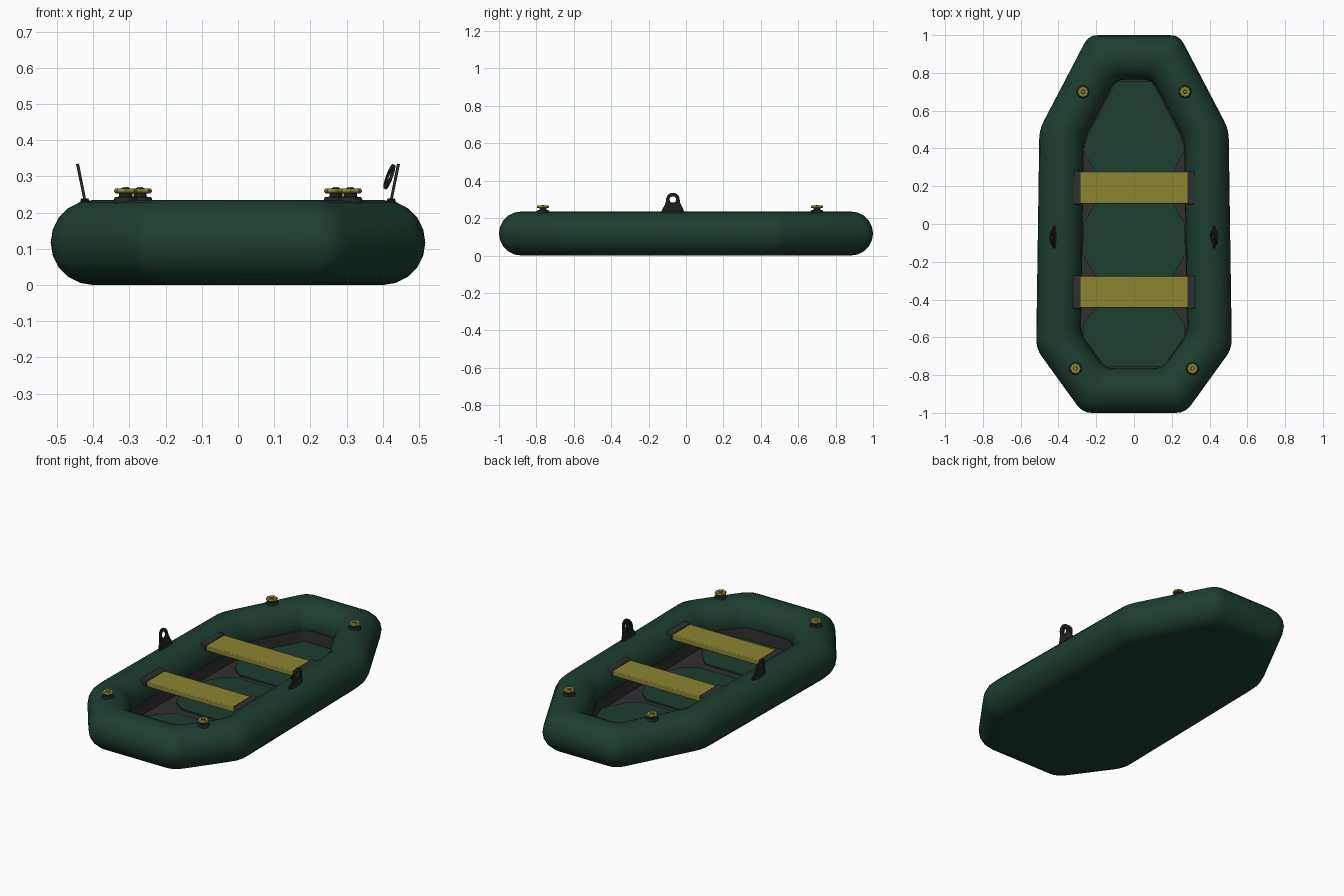
import bpy, bmesh
from math import sin, cos, pi, radians
from mathutils import Vector

if "Cube" in bpy.data.objects:
    bpy.data.objects.remove(bpy.data.objects["Cube"])


def material(name, rgb):
    m = bpy.data.materials.new(name)
    m.use_nodes = True
    m.diffuse_color = (*rgb, 1)
    bsdf = m.node_tree.nodes["Principled BSDF"]
    bsdf.inputs["Base Color"].default_value = (*rgb, 1)
    bsdf.inputs["Roughness"].default_value = 0.7
    return m


GREEN = material("dark green", (0.0115, 0.048, 0.03))
YELLOW = material("mustard yellow", (0.265, 0.235, 0.032))
GREY = material("charcoal grey", (0.029, 0.029, 0.031))
BLACK = material("soft black", (0.016, 0.018, 0.018))


def finish(name, bm, mat, loc=(0, 0, 0), rot=(0, 0, 0), bevel=0, angle=40):
    bmesh.ops.recalc_face_normals(bm, faces=bm.faces)
    me = bpy.data.meshes.new(name)
    bm.to_mesh(me)
    bm.free()
    ob = bpy.data.objects.new(name, me)
    bpy.context.collection.objects.link(ob)
    me.materials.append(mat)
    ob.location, ob.rotation_euler = loc, rot
    if bevel:
        mod = ob.modifiers.new("bevel", "BEVEL")
        mod.width, mod.segments = bevel, 2
    bpy.ops.object.select_all(action="DESELECT")
    ob.select_set(True)
    bpy.context.view_layer.objects.active = ob
    bpy.ops.object.shade_smooth_by_angle(angle=radians(angle))
    return ob


def skin(rings, closed=False):
    """Quads between equally long rings; open ends are capped."""
    bm = bmesh.new()
    rows = [[bm.verts.new(p) for p in r] for r in rings]
    pairs = list(zip(rows, rows[1:])) + ([(rows[-1], rows[0])] if closed else [])
    for a, b in pairs:
        for i in range(len(a)):
            j = (i + 1) % len(a)
            bm.faces.new((a[i], a[j], b[j], b[i]))
    if not closed:
        bm.faces.new(rows[0])
        bm.faces.new(rows[-1])
    return bm


def level(points, z):
    return [(x, y, z) for x, y in points]


def slab(points, bottom, top):
    return skin([level(points, bottom), level(points, top)])


def mirrored(half):
    return half + [(-x, y) for x, y in reversed(half)]


def box(name, size, loc, mat, bevel):
    bm = bmesh.new()
    bmesh.ops.create_cube(bm, size=1)
    bmesh.ops.scale(bm, vec=size, verts=bm.verts)
    return finish(name, bm, mat, loc, bevel=bevel)


def lathe(name, profile, loc, mat, sides=20, lobe=0):
    rings = [[(r * (1 + lobe * cos(8 * a)) * cos(a), r * (1 + lobe * cos(8 * a)) * sin(a), z)
              for a in (2 * pi * i / sides for i in range(sides))] for r, z in profile]
    return finish(name, skin(rings), mat, loc)


# Boat outline, bow to stern, clockwise
R = 0.1175
OUTLINE = [Vector(p) for p in mirrored([(0.24, 1), (0.501, 0.5), (0.518, -0.66), (0.272, -1)])]


def inset_outline(d, cut=0.05, steps=4):
    """Outline moved inwards by d, with softened corners."""
    n, corners, out = len(OUTLINE), [], []
    for i, p in enumerate(OUTLINE):
        u = (p - OUTLINE[i - 1]).normalized()
        v = (OUTLINE[(i + 1) % n] - p).normalized()
        m = Vector((u.y + v.y, -u.x - v.x)).normalized()
        corners.append(p + m * d / m.dot(Vector((u.y, -u.x))))
    for i, p in enumerate(corners):
        a = p + (corners[i - 1] - p).normalized() * cut
        b = p + (corners[(i + 1) % n] - p).normalized() * cut
        for k in range(steps + 1):
            t = k / steps
            out.append(a * (1 - t) ** 2 + p * 2 * t * (1 - t) + b * t * t)
    return out


# Inflated tube
SIDES = 20
rings = []
for k in range(SIDES):
    a = 2 * pi * k / SIDES
    rings.append(level(inset_outline(R - R * cos(a)), R + R * sin(a)))
finish("inflated_tube", skin(rings, True), GREEN, angle=50)

# Flat underside, sunken floor and the skirt joining it to the tube
finish("hull_bottom", slab(inset_outline(R), 0, 0.006), GREEN)
finish("floor", slab(inset_outline(0.2), 0.018, 0.028), GREY)
finish("floor_skirt", skin([level(inset_outline(d), z) for d, z in
                            ((0.236, 0.02), (0.236, 0.1), (0.228, 0.1), (0.228, 0.02))], True), GREY)

# Raised green floor panels
PANELS = {
    "bow": [(0.095, 0.755), (0.245, 0.47), (0.268, 0.39), (0.2, 0.26), (0.14, 0.21)],
    "middle": [(0.14, 0.17), (0.2, 0.12), (0.27, 0), (0.272, -0.16), (0.21, -0.27), (0.14, -0.32)],
    "stern": [(0.14, -0.38), (0.2, -0.44), (0.27, -0.53), (0.268, -0.6), (0.155, -0.757)],
}
for part, half in PANELS.items():
    finish(part + "_floor_panel", slab(mirrored(half), 0.024, 0.036), GREEN)

# Bench seats with end brackets
for part, y in (("front", -0.36), ("rear", 0.193)):
    box(part + "_seat", (0.58, 0.168, 0.03), (0, y, 0.19), YELLOW, 0.004)
    for side, s in (("left", 1), ("right", -1)):
        box(f"{part}_seat_bracket_{side}", (0.042, 0.177, 0.038), (s * 0.303, y, 0.194), GREY, 0.004)

# Air valves
for part, x, y in (("bow", 0.27, 0.70), ("stern", 0.31, -0.765)):
    for side, s in (("left", 1), ("right", -1)):
        loc = (s * x, y, 0)
        name = f"{part}_valve_{side}"
        lathe(name + "_base", [(0.034, 0.222), (0.033, 0.238), (0.029, 0.243), (0.018, 0.244),
                               (0.018, 0.257)], loc, BLACK)
        lathe(name + "_cap", [(0.026, 0.253), (0.03, 0.257), (0.03, 0.262), (0.026, 0.267)],
              loc, YELLOW, 32, 0.08)
        lathe(name + "_ring", [(0.012, 0.264), (0.012, 0.268)], loc, BLACK)
        lathe(name + "_button", [(0.009, 0.266), (0.008, 0.27)], loc, YELLOW)

# Oar locks: flared upright plates with a round hole
N = 32
ANGLES = [2 * pi * i / N for i in range(N)]


def lock_edge(a):
    if sin(a) >= 0:
        return (0.036 * cos(a), 0.036 * sin(a))
    z = max(-0.066, 0.1 * sin(a))
    return (0.036 * cos(a) * (1 + 1.3 * (z / 0.066) ** 2), z)


def circle(r):
    return [(r * cos(a), r * sin(a)) for a in ANGLES]


def washer(outer, inner, half):
    """Upright plate with a hole, facing sideways."""
    loops = ((outer, -half), (outer, half), (inner, half), (inner, -half))
    return skin([[(x, y, z) for y, z in pts] for pts, x in loops], True)


for side, s in (("left", 1), ("right", -1)):
    finish("oar_lock_" + side, washer([lock_edge(a) for a in ANGLES], circle(0.018), 0.004),
           BLACK, (s * 0.436, -0.07, 0.299), (0, s * 0.2, 0))
    base = lathe("oar_lock_base_" + side, [(0.064, 0.21), (0.064, 0.235), (0.055, 0.239)],
                 (s * 0.423, -0.07, 0), BLACK)
    base.scale.x = 0.18

# Loose ring beside one lock
finish("oar_ring", washer(circle(0.036), circle(0.02), 0.003), BLACK, (0.418, -0.07, 0.299),
       (0, 0.34, 0.2))
